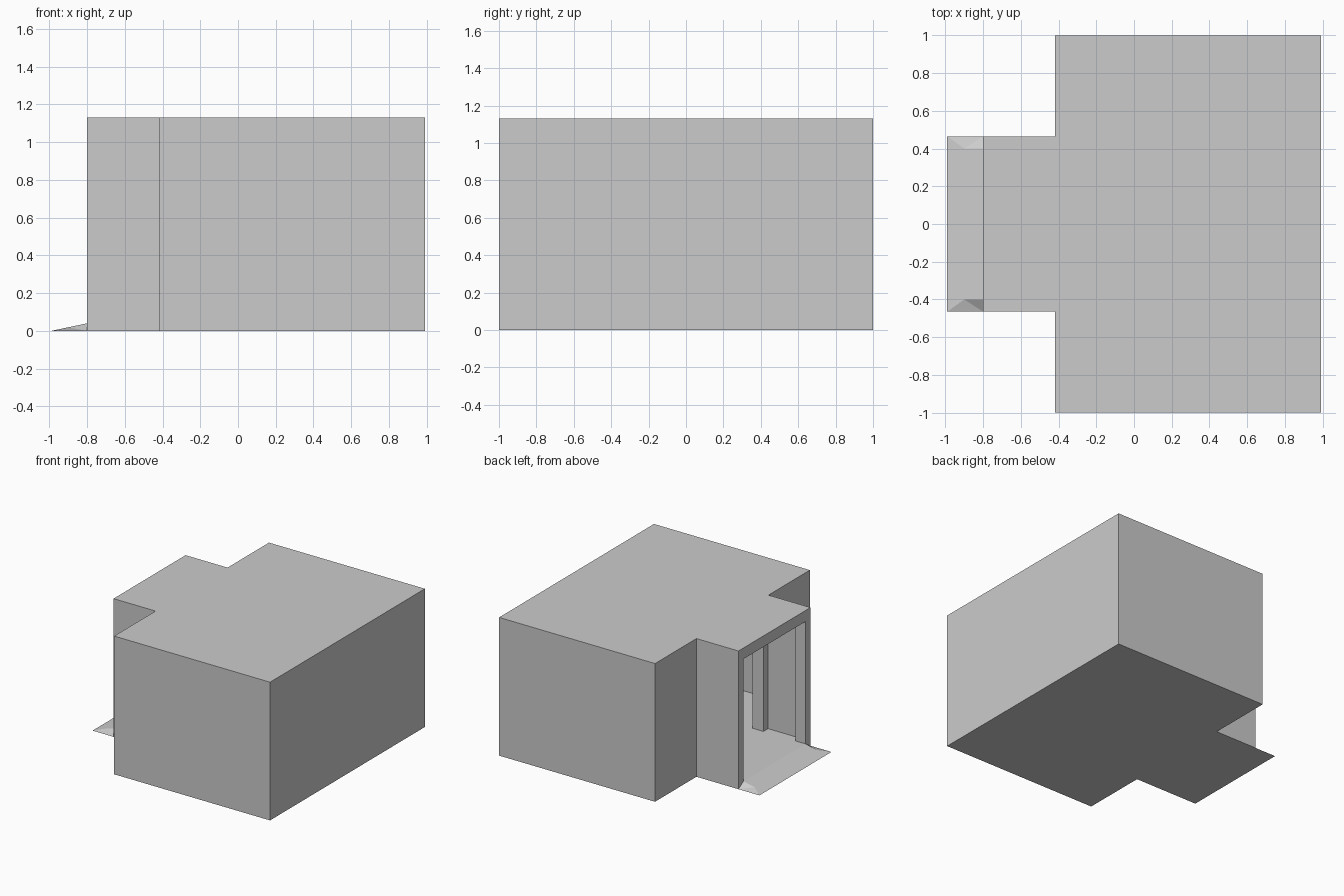
import bpy
import bmesh

if "Cube" in bpy.data.objects:
    bpy.data.objects.remove(bpy.data.objects["Cube"])


def extrude_plan(name, half, z0, z1):
    """Mirror a half plan (y > 0 side) about y = 0 and extrude it upwards."""
    plan = half + [(x, -y) for x, y in reversed(half)]
    bm = bmesh.new()
    base = bm.faces.new([bm.verts.new((x, y, z0)) for x, y in plan])
    top = bmesh.ops.extrude_face_region(bm, geom=[base])["geom"]
    verts = [g for g in top if isinstance(g, bmesh.types.BMVert)]
    bmesh.ops.translate(bm, verts=verts, vec=(0, 0, z1 - z0))
    return finish(name, bm)


def finish(name, bm):
    bmesh.ops.recalc_face_normals(bm, faces=bm.faces)
    mesh = bpy.data.meshes.new(name)
    bm.to_mesh(mesh)
    bm.free()
    obj = bpy.data.objects.new(name, mesh)
    bpy.context.collection.objects.link(obj)
    return obj


HEIGHT, FLOOR, CEILING = 1.13, 0.04, 1.04

# Building shell: main room plus projecting entrance
shell = extrude_plan("building_shell", [
    (-0.80, 0.465), (-0.42, 0.465), (-0.42, 1.0), (0.99, 1.0)], 0, HEIGHT)

# Hollow interior: door opening, wider lobby, inner doorway, room
cavity = extrude_plan("interior_cutter", [
    (-0.90, 0.40), (-0.71, 0.40), (-0.71, 0.46), (-0.42, 0.46),
    (-0.42, 0.40), (-0.32, 0.40), (-0.32, 0.90), (0.89, 0.90)], FLOOR, CEILING)
cavity.hide_render = True
cavity.display_type = 'WIRE'
cut = shell.modifiers.new("hollow", 'BOOLEAN')
cut.operation = 'DIFFERENCE'
cut.solver = 'EXACT'
cut.object = cavity

# Entrance ramp with flared sides
bm = bmesh.new()
sides = []
for s in (1, -1):
    toe = bm.verts.new((-0.99, s * 0.465, 0))
    heel = bm.verts.new((-0.80, s * 0.465, 0))
    mid = bm.verts.new((-0.90, s * 0.40, FLOOR * 0.09 / 0.19))
    top = bm.verts.new((-0.80, s * 0.40, FLOOR))
    bm.faces.new((toe, heel, mid))
    bm.faces.new((heel, top, mid))
    sides.append((toe, heel, mid, top))
(toe_a, heel_a, mid_a, top_a), (toe_b, heel_b, mid_b, top_b) = sides
bm.faces.new((toe_a, mid_a, mid_b, toe_b))
bm.faces.new((mid_a, top_a, top_b, mid_b))
bm.faces.new((toe_a, toe_b, heel_b, heel_a))
bm.faces.new((heel_a, heel_b, top_b, top_a))
finish("entrance_ramp", bm)
